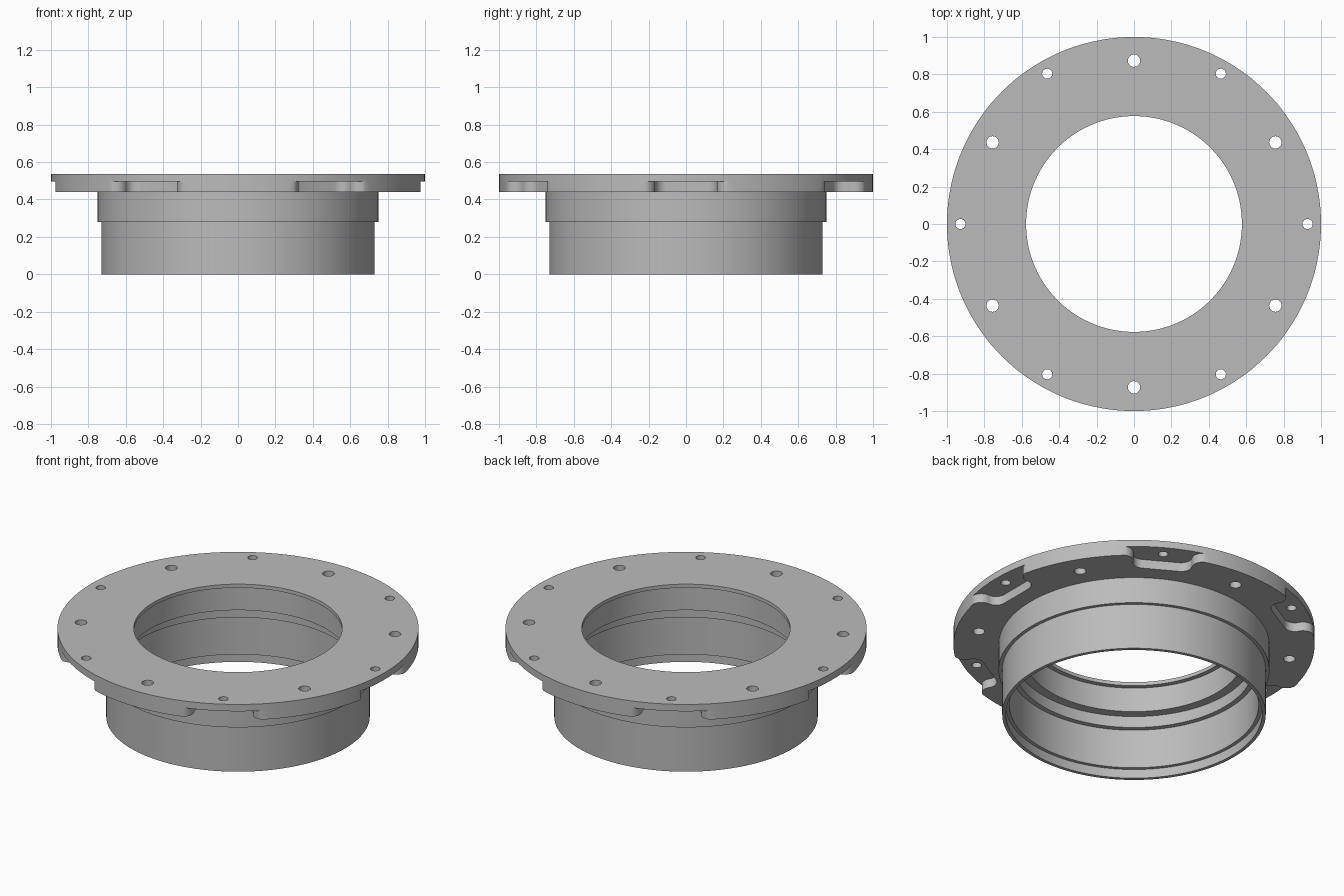
import bpy, bmesh
from math import sin, cos, pi, radians
from mathutils import Matrix, Vector

if "Cube" in bpy.data.objects:
    bpy.data.objects.remove(bpy.data.objects["Cube"])

SEGMENTS = 144
TOP, POCKET_Z, FLANGE_Z = 0.537, 0.495, 0.44

grey = bpy.data.materials.new("plain grey")
grey.use_nodes = True
grey.diffuse_color = (0.5, 0.5, 0.5, 1)
grey.node_tree.nodes["Principled BSDF"].inputs["Base Color"].default_value = (0.5, 0.5, 0.5, 1)


def make_object(name, bm):
    bmesh.ops.recalc_face_normals(bm, faces=bm.faces)
    mesh = bpy.data.meshes.new(name)
    bm.to_mesh(mesh)
    bm.free()
    mesh.materials.append(grey)
    obj = bpy.data.objects.new(name, mesh)
    bpy.context.collection.objects.link(obj)
    return obj


def lathe(name, profile):
    """Revolve a closed (radius, z) outline about the z axis."""
    bm = bmesh.new()
    rings = [[bm.verts.new((r * cos(a), r * sin(a), z)) for r, z in profile]
             for a in (2 * pi * i / SEGMENTS for i in range(SEGMENTS))]
    for i, ring in enumerate(rings):
        after = rings[(i + 1) % SEGMENTS]
        for j in range(len(profile)):
            k = (j + 1) % len(profile)
            bm.faces.new((ring[j], after[j], after[k], ring[k]))
    return make_object(name, bm)


def arc(cx, cy, radius, start, end, steps=8):
    angles = [radians(start + (end - start) * i / steps) for i in range(steps + 1)]
    return [(cx + radius * cos(a), cy + radius * sin(a)) for a in angles]


def add_prism(bm, outline, z0, z1, angle):
    """Extrude a flat outline from z0 to z1, turned about the z axis."""
    turn = Matrix.Rotation(angle, 3, 'Z')
    low = [bm.verts.new(turn @ Vector((x, y, z0))) for x, y in outline]
    high = [bm.verts.new(turn @ Vector((x, y, z1))) for x, y in outline]
    bm.faces.new(low[::-1])
    bm.faces.new(high)
    for i in range(len(low)):
        bm.faces.new((low[i - 1], low[i], high[i], high[i - 1]))


def cut(target, cutter):
    cutter.hide_render = True
    mod = target.modifiers.new("cut", 'BOOLEAN')
    mod.operation, mod.solver, mod.object = 'DIFFERENCE', 'EXACT', cutter
    bpy.context.view_layer.objects.active = target
    bpy.ops.object.modifier_apply(modifier=mod.name)
    bpy.data.objects.remove(cutter)


# Flange and stepped sleeve as one turned body
body = lathe("flanged_sleeve", [
    (0.577, TOP), (1.0, TOP), (1.0, FLANGE_Z), (0.75, FLANGE_Z), (0.75, 0.28),
    (0.73, 0.28), (0.73, 0), (0.71, 0), (0.71, 0.055), (0.69, 0.055), (0.69, 0.295),
    (0.66, 0.295), (0.66, 0.365), (0.605, 0.365), (0.605, 0.515), (0.577, 0.515)])

# Rounded pockets under the rim, with flared mouths
half = arc(0.91, 0.105, 0.06, 180, 90) + arc(0.915, 0.225, 0.06, 270, 360) + [(1.1, 0.225)]
pocket = [(x, -y) for x, y in reversed(half)] + half
pockets = bmesh.new()
for i in range(6):
    add_prism(pockets, pocket, FLANGE_Z - 0.1, POCKET_Z, i * pi / 3)
cut(body, make_object("pocket_cutter", pockets))

# Alternating small and large bolt holes
holes = bmesh.new()
for i in range(12):
    distance, radius = ((0.928, 0.027), (0.873, 0.033))[i % 2]
    add_prism(holes, arc(distance, 0, radius, 0, 345, 23), 0.4, 0.6, i * pi / 6)
cut(body, make_object("hole_cutter", holes))

# Smooth round walls, sharp steps
bpy.ops.object.select_all(action='DESELECT')
body.select_set(True)
bpy.context.view_layer.objects.active = body
bpy.ops.object.shade_smooth_by_angle(angle=radians(30))
